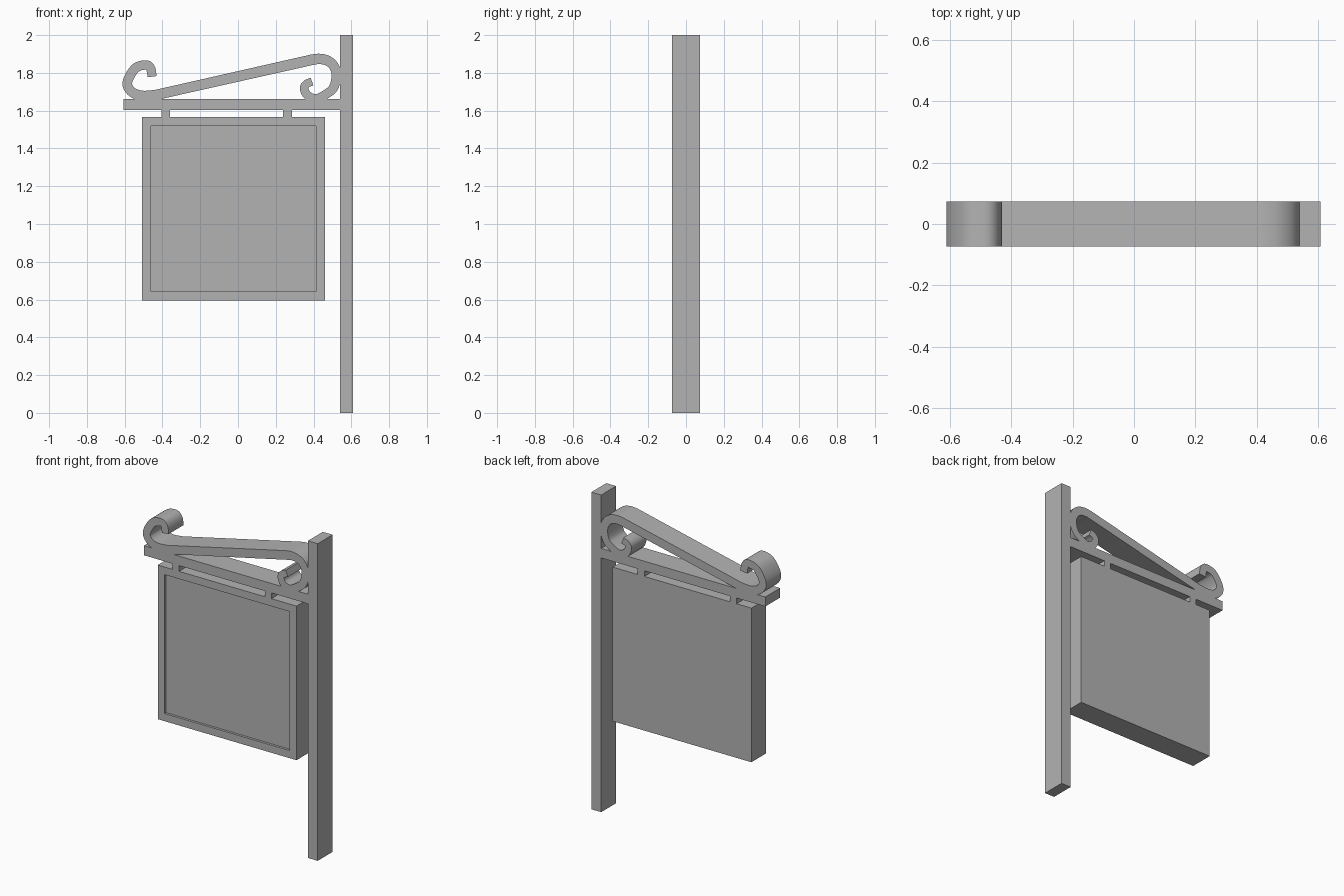
import bpy
import bmesh
from mathutils import Vector

HALF = 0.074  # half depth shared by every part

cube = bpy.data.objects.get("Cube")
if cube:
    bpy.data.objects.remove(cube, do_unlink=True)

grey = bpy.data.materials.new("plain grey")
grey.use_nodes = True
grey.diffuse_color = (0.45, 0.45, 0.45, 1)
grey.node_tree.nodes["Principled BSDF"].inputs["Base Color"].default_value = grey.diffuse_color


def add_object(name, bm):
    bmesh.ops.recalc_face_normals(bm, faces=bm.faces[:])
    mesh = bpy.data.meshes.new(name)
    bm.to_mesh(mesh)
    bm.free()
    mesh.materials.append(grey)
    obj = bpy.data.objects.new(name, mesh)
    bpy.context.collection.objects.link(obj)
    return obj


def box(name, left, right, low, high, border=0, recess=0):
    """Full-depth box, optionally with a sunken panel on its front."""
    bm = bmesh.new()
    bmesh.ops.create_cube(bm, size=1)
    for v in bm.verts:
        v.co = Vector((left if v.co.x < 0 else right,
                       HALF * 2 * v.co.y,
                       low if v.co.z < 0 else high))
    if border:
        bm.normal_update()
        front = min(bm.faces, key=lambda f: f.calc_center_median().y)
        bmesh.ops.inset_region(bm, faces=[front], thickness=border, use_even_offset=True)
        # Straight-walled recess
        walls = bmesh.ops.extrude_discrete_faces(bm, faces=[front])
        panel = walls["faces"][0]
        bmesh.ops.translate(bm, verts=panel.verts[:], vec=(0, recess, 0))
    return add_object(name, bm)


def spline(points, start_width, end_width, steps=6):
    """Catmull-Rom samples with a half width that changes along the path."""
    pts = [Vector(p) for p in points]
    pts = [pts[0]] + pts + [pts[-1]]
    spans = len(pts) - 3
    samples = []
    for i in range(spans):
        a, b, c, d = pts[i:i + 4]
        for k in range(steps + (i == spans - 1)):
            t = k / steps
            p = (b * 2 + (c - a) * t + (a * 2 - b * 5 + c * 4 - d) * t ** 2
                 + (b * 3 - a - c * 3 + d) * t ** 3) / 2
            f = (i + t) / spans
            samples.append((p, start_width + (end_width - start_width) * f))
    return samples


def ribbon(name, samples):
    """Flat band following the samples, extruded through the depth."""
    bm = bmesh.new()
    rings = []
    for i, (p, w) in enumerate(samples):
        before = samples[max(i - 1, 0)][0]
        after = samples[min(i + 1, len(samples) - 1)][0]
        along = (after - before).normalized()
        side = Vector((-along.y, along.x)) * w
        rings.append([bm.verts.new((q.x, y, q.y)) for q, y in
                      ((p + side, -HALF), (p - side, -HALF), (p - side, HALF), (p + side, HALF))])
    for r, s in zip(rings, rings[1:]):
        for j in range(4):
            n = (j + 1) % 4
            bm.faces.new((r[j], r[n], s[n], s[j]))
    bm.faces.new(rings[0])
    bm.faces.new(rings[-1])
    return add_object(name, bm)


# Post, arm and hanging board
box("post", 0.54, 0.608, 0, 2)
box("arm", -0.605, 0.54, 1.603, 1.663)
box("sign_board", -0.508, 0.46, 0.595, 1.567, border=0.048, recess=0.015)

# Short links between arm and board
for name, x in (("left_hanger", 0.262), ("right_hanger", -0.382)):
    box(name, x - 0.023, x + 0.023, 1.567, 1.603)

# Sloping brace that curls into a scroll at each end
outer_curl = [(-.455, 1.78), (-.463, 1.825), (-.489, 1.842), (-.545, 1.823), (-.586, 1.75),
              (-.565, 1.702), (-.511, 1.68), (-.442, 1.683), (-.405, 1.69)]
inner_curl = [(.394, 1.87), (.431, 1.874), (.471, 1.866), (.505, 1.839), (.521, 1.79),
              (.508, 1.727), (.475, 1.693), (.415, 1.664), (.368, 1.681), (.35, 1.717),
              (.362, 1.741), (.392, 1.754)]
brace = ribbon("scroll_brace", spline(outer_curl, 0.024, 0.027) + spline(inner_curl, 0.028, 0.021))

bpy.ops.object.select_all(action="DESELECT")
brace.select_set(True)
bpy.context.view_layer.objects.active = brace
bpy.ops.object.shade_smooth_by_angle()
